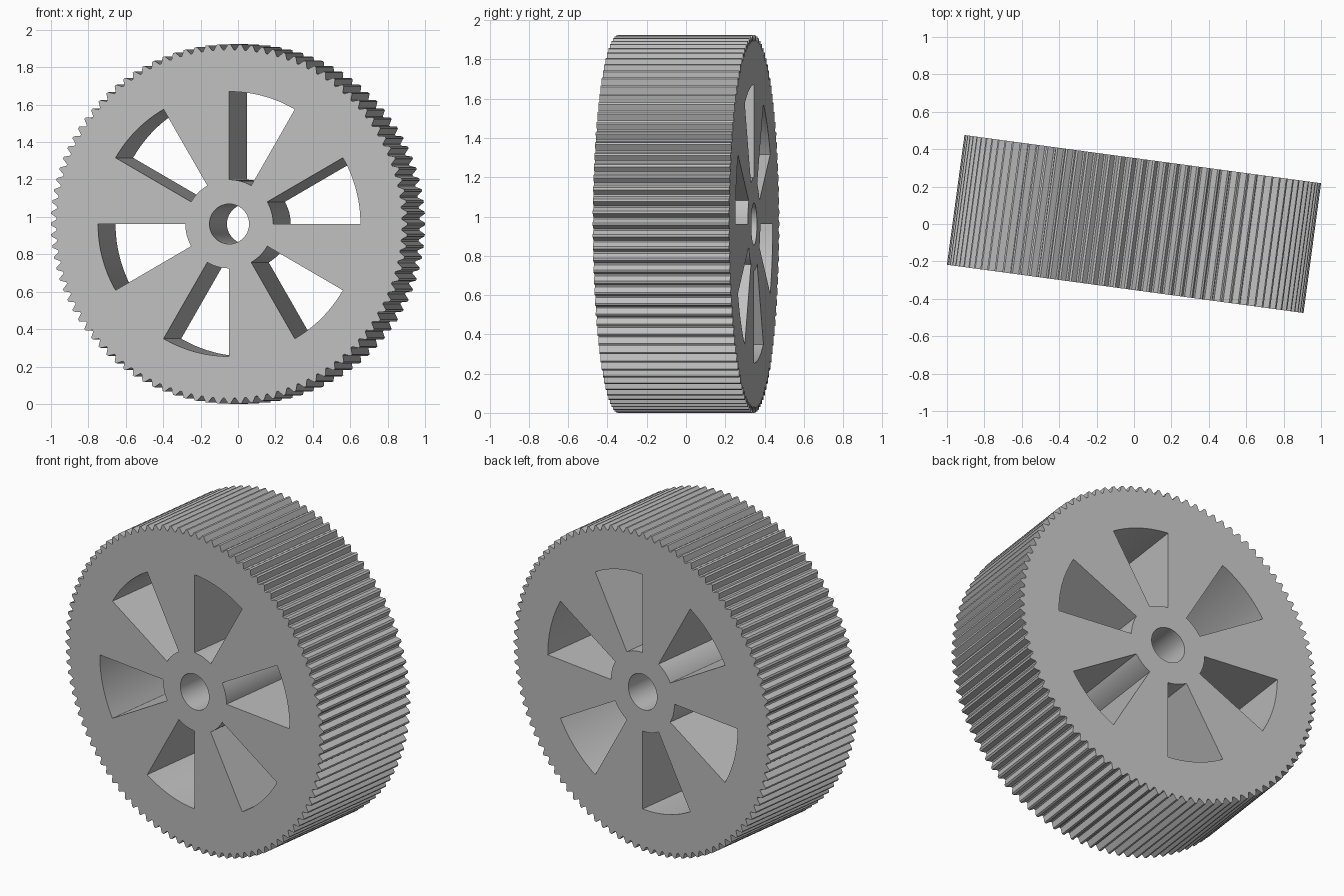
import bpy
import bmesh
from math import cos, sin, radians, tau

cube = bpy.data.objects.get("Cube")
if cube:
    bpy.data.objects.remove(cube, do_unlink=True)

TIP, ROOT = 0.962, 0.932
HALF_WIDTH = 0.35
TEETH = 100
HUB_BORE = 0.107
WINDOW_IN, WINDOW_OUT = 0.237, 0.708
YAW = radians(-7.7)


def polar(r, a):
    return (r * cos(a), r * sin(a))


def arc(r, start, end, steps):
    return [polar(r, start + (end - start) * i / steps) for i in range(steps + 1)]


def add_loop(curve, points):
    spline = curve.splines.new('POLY')
    spline.points.add(len(points) - 1)
    for p, (x, y) in zip(spline.points, points):
        p.co = (x, y, 0, 1)
    spline.use_cyclic_u = True


# Wheel outline, extruded along the axle
profile = bpy.data.curves.new("wheel_profile", 'CURVE')
profile.dimensions = '2D'
profile.fill_mode = 'BOTH'
profile.extrude = HALF_WIDTH

# Toothed tread with narrow flat tips
pitch = tau / TEETH
rim = []
for i in range(TEETH):
    for radius, offset in ((ROOT, -0.42), (TIP, -0.1), (TIP, 0.1), (ROOT, 0.42)):
        rim.append(polar(radius, (i + offset) * pitch + tau / 4))
add_loop(profile, rim)

# Axle bore
add_loop(profile, arc(HUB_BORE, 0, tau, 48)[:-1])

# Six wedge windows between the spokes
for k in range(6):
    a, b = radians(60 * k), radians(60 * k + 30)
    add_loop(profile, arc(WINDOW_OUT, a, b, 12) + arc(WINDOW_IN, b, a, 8))

wheel = bpy.data.objects.new("toothed_wheel", profile)
bpy.context.collection.objects.link(wheel)
wheel.rotation_euler = (radians(90), 0, YAW)
wheel.location = (0, 0, TIP)

# Turn into a clean closed mesh
bpy.ops.object.select_all(action='DESELECT')
wheel.select_set(True)
bpy.context.view_layer.objects.active = wheel
bpy.ops.object.convert(target='MESH')
wheel = bpy.context.object
bm = bmesh.new()
bm.from_mesh(wheel.data)
bmesh.ops.remove_doubles(bm, verts=bm.verts, dist=0.0001)
bmesh.ops.recalc_face_normals(bm, faces=bm.faces)
bm.to_mesh(wheel.data)
bm.free()

# Plain grey finish
grey = bpy.data.materials.new("plain_grey")
grey.use_nodes = True
color = (0.52, 0.52, 0.52, 1)
grey.diffuse_color = color
grey.node_tree.nodes["Principled BSDF"].inputs["Base Color"].default_value = color
wheel.data.materials.clear()
wheel.data.materials.append(grey)
bpy.ops.object.shade_smooth_by_angle(angle=radians(20))
